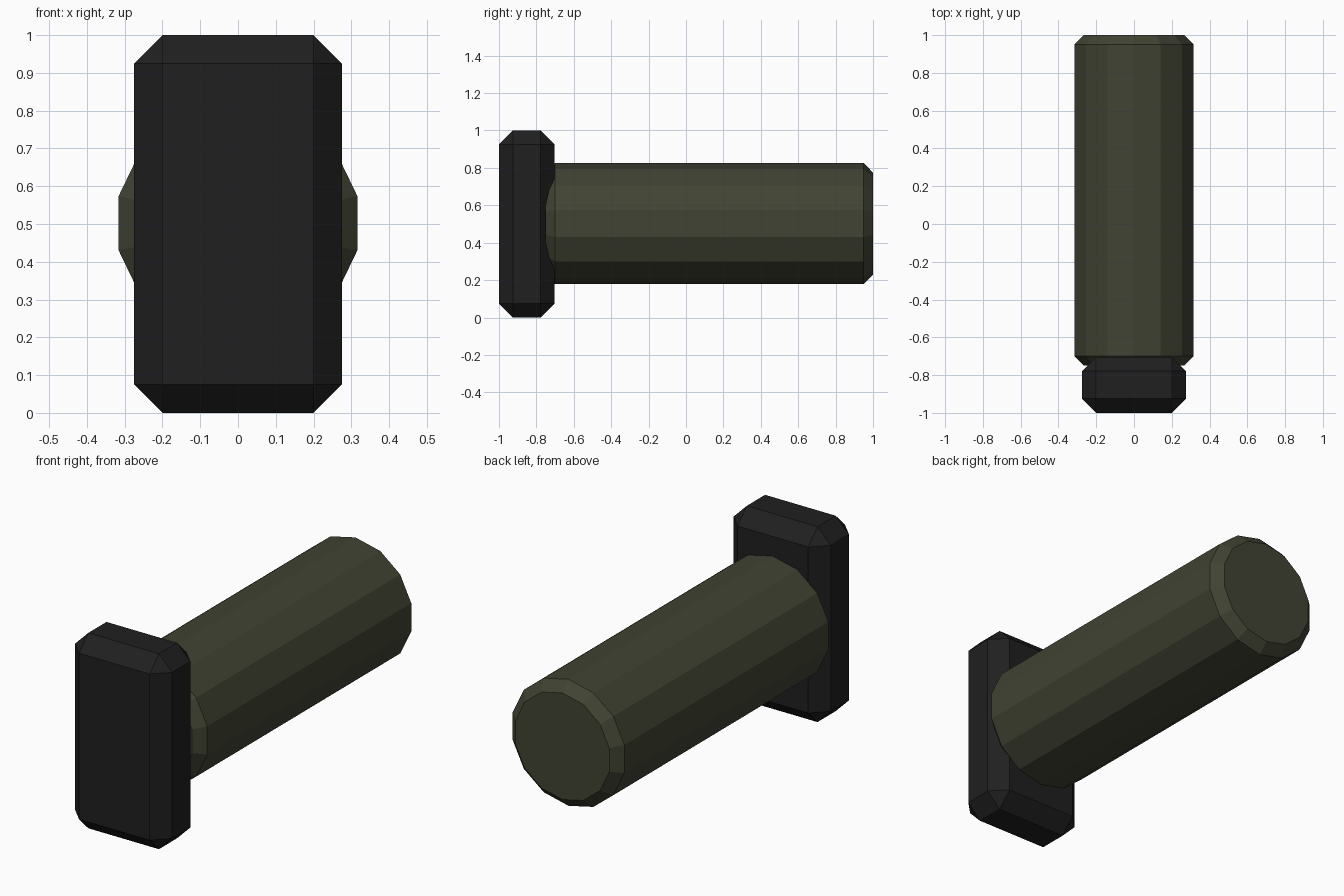
import bpy
from math import pi, radians

if "Cube" in bpy.data.objects:
    bpy.data.objects.remove(bpy.data.objects["Cube"])


def finish(obj, name, color, chamfer):
    # Name, colour and single-segment chamfer on the sharp edges
    obj.name = name
    mat = bpy.data.materials.new(name + "_material")
    mat.diffuse_color = (*color, 1)
    mat.use_nodes = True
    mat.node_tree.nodes["Principled BSDF"].inputs["Base Color"].default_value = mat.diffuse_color
    obj.data.materials.append(mat)
    bpy.ops.object.transform_apply(location=False, rotation=True, scale=True)
    bev = obj.modifiers.new("chamfer", "BEVEL")
    bev.width = chamfer
    bev.segments = 1
    bev.limit_method = "ANGLE"
    bev.angle_limit = radians(40)


# Upright end plate
bpy.ops.mesh.primitive_cube_add(size=1, location=(0, -0.8515, 0.5))
plate = bpy.context.object
plate.scale = (0.55, 0.297, 1.0)
finish(plate, "end_plate", (0.014, 0.014, 0.015), 0.075)

# 14-sided barrel along y, a corner pointing straight up
bpy.ops.mesh.primitive_cylinder_add(vertices=14, radius=0.324, depth=1.75,
                                    location=(0, 0.125, 0.502),
                                    rotation=(pi / 2, 0, 0))
finish(bpy.context.object, "barrel", (0.052, 0.056, 0.033), 0.05)
